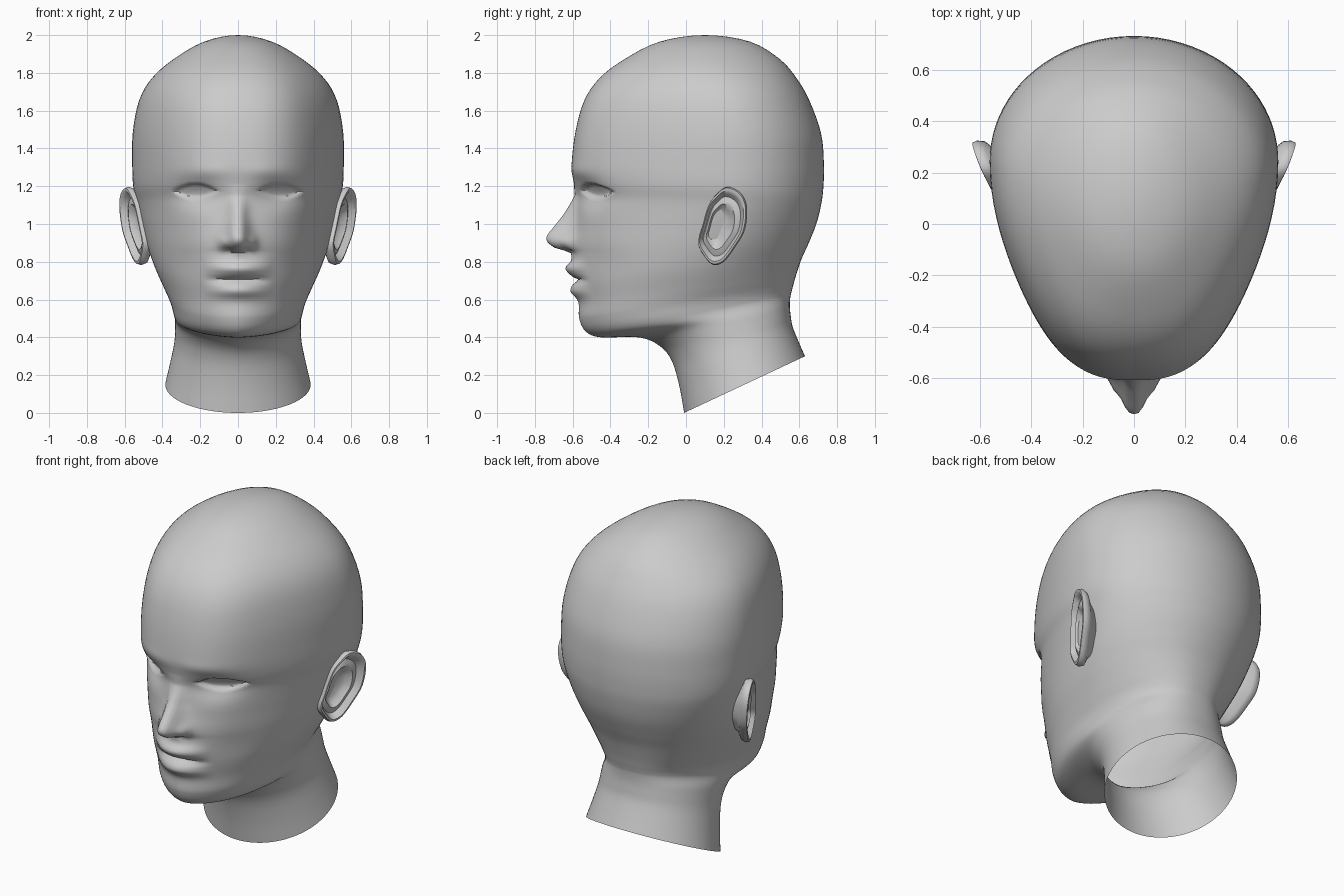
import bpy, bmesh, math
from math import sin, cos, pi, exp

if "Cube" in bpy.data.objects:
    bpy.data.objects.remove(bpy.data.objects["Cube"])


def spline(p0, p1, p2, p3, t):
    return [b + 0.5 * t * (c - a + t * (2*a - 5*b + 4*c - d + t * (3*(b - c) + d - a)))
            for a, b, c, d in zip(p0, p1, p2, p3)]


def loft(name, rows):
    bm = bmesh.new()
    vs = [[bm.verts.new(p) for p in row] for row in rows]
    n = len(rows[0])
    for a, b in zip(vs, vs[1:]):
        for i in range(n):
            j = (i + 1) % n
            bm.faces.new((a[i], b[i], b[j], a[j]))
    bmesh.ops.remove_doubles(bm, verts=bm.verts, dist=1e-5)
    bmesh.ops.recalc_face_normals(bm, faces=bm.faces)
    me = bpy.data.meshes.new(name)
    bm.to_mesh(me)
    bm.free()
    ob = bpy.data.objects.new(name, me)
    bpy.context.collection.objects.link(ob)
    bpy.ops.object.select_all(action='DESELECT')
    ob.select_set(True)
    bpy.context.view_layer.objects.active = ob
    bpy.ops.object.shade_smooth_by_angle(angle=math.radians(50))
    return ob


def table(rows, z):
    # linear lookup, z falling
    if z >= rows[0][0]:
        return rows[0][1:]
    for a, b in zip(rows, rows[1:]):
        if z >= b[0]:
            t = (a[0] - z) / (a[0] - b[0])
            return [p + (q - p) * t for p, q in zip(a[1:], b[1:])]
    return rows[-1][1:]


def bump(x, z, cx, cz, sx, sz, amp):
    return amp * exp(-((x - cx) / sx) ** 2 - ((z - cz) / sz) ** 2)


# nose: height, projection, half width
NOSE = [(1.21, 0, .045), (1.15, .015, .042), (1.05, .075, .043), (.95, .15, .055),
        (.925, .16, .058), (.90, .147, .06), (.875, .11, .06), (.85, .02, .055), (.80, 0, .05)]


def face_relief(x, z):
    x = abs(x)
    depth, hw = table(NOSE, z)
    d = depth / (1 + (x / hw) ** 3)
    d += bump(x, z, .078, .905, .022, .03, .025)       # nostril wings
    d -= bump(x, z, .045, .862, .018, .014, .02)       # nostrils
    d += bump(x, z, .15, 1.28, .12, .04, .006)         # brow
    d -= bump(x, z, .22, 1.16, .12, .075, .045)        # eye socket
    d -= bump(x, z, .28, .80, .09, .09, .01)           # cheek hollow
    # almond eye opening
    h = .043 * (1 - ((x - .225) / .12) ** 2)
    k = (h - abs(z - 1.175)) / .01
    d -= .022 * min(max(k, 0), 1)
    # lips
    lw = max(0, 1 - (x / .19) ** 2) ** 1.4
    d += bump(x, z, 0, .73, .15, .12, .015)
    d += lw * (bump(0, z, 0, .765, 1, .036, .042) + bump(0, z, 0, .645, 1, .035, .032))
    d -= lw * bump(0, z, 0, .703, 1, .012, .03)
    return d


# head and neck: front y, front z, back y, back z, half width, widest fraction
RINGS = [
    (.10, 2.0, .10, 2.0, 0, .5),
    (-.14, 1.965, .34, 1.965, .18, .5),
    (-.33, 1.87, .50, 1.87, .345, .55),
    (-.46, 1.77, .59, 1.765, .46, .6),
    (-.54, 1.65, .655, 1.65, .525, .62),
    (-.585, 1.49, .715, 1.48, .557, .63),
    (-.605, 1.32, .73, 1.32, .56, .64),
    (-.595, 1.22, .727, 1.19, .555, .64),
    (-.575, 1.13, .715, 1.10, .535, .64),
    (-.575, 1.0, .69, 1.0, .51, .62),
    (-.585, .86, .65, .90, .48, .6),
    (-.58, .72, .61, .81, .44, .57),
    (-.565, .59, .58, .72, .39, .54),
    (-.565, .50, .565, .665, .357, .52),
    (-.53, .43, .557, .635, .343, .51),
    (-.45, .40, .552, .61, .336, .51),
    (-.25, .40, .55, .56, .333, .51),
    (-.14, .355, .555, .51, .333, .5),
    (-.075, .275, .565, .455, .338, .5),
    (-.035, .14, .597, .375, .36, .5),
    (-.01, 0, .63, .30, .385, .5)]

# section fullness by front height: front exponent, temple flattening, back exponent
SHAPE = [(2.0, 1, 0, 1), (1.8, .9, .05, 1), (1.6, .85, .07, 1), (1.1, .86, .06, 1),
         (.86, .95, .04, .97), (.72, 1.03, .02, .92), (.5, 1.1, 0, .85), (.4, 1.18, 0, .85),
         (.3, 1.05, 0, .88), (0, 1, 0, 1)]
COLS = 112


def head_row(r):
    fy, fz, by, bz, w, c = r
    ef, flat, eb = table(SHAPE, fz)
    row = []
    for i in range(COLS):
        tau = 2 * pi * i / COLS
        t = tau - .5 * sin(tau)                       # denser on the face
        front = cos(t) > 0
        s = c - (c if front else 1 - c) * cos(t)
        x = w * math.copysign(abs(sin(t)) ** (ef if front else eb), sin(t))
        if front:
            x *= 1 - flat * sin(2 * t) ** 2
        y, z = fy + (by - fy) * s, fz + (bz - fz) * s
        if cos(t) > .3:
            y -= face_relief(x, z) * min(1, (cos(t) - .3) / .2)
        row.append((x, y, z))
    return row


r1 = RINGS[1]
ext = [(r1[2], r1[3], r1[0], r1[1], -r1[4], .5)] + RINGS + [RINGS[-1]]
rows = []
for i in range(len(RINGS) - 1):
    steps = 10 if 6 <= i <= 12 else 4
    for k in range(steps):
        rows.append(head_row(spline(*ext[i:i + 4], k / steps)))
rows.append(head_row(RINGS[-1]))
loft("head_and_neck", rows)

# ear: outline in y, z, lofted through scaled rings from root to rim to bowl
EAR = [(.085, .98), (.12, 1.10), (.165, 1.16), (.22, 1.197), (.29, 1.165), (.323, 1.09),
       (.312, .97), (.262, .88), (.20, .80), (.14, .785), (.09, .84), (.065, .90)]
n = len(EAR)
outline = [spline(*[EAR[(i + j) % n] for j in (-1, 0, 1, 2)], k / 4)
           for i in range(n) for k in range(4)]
STEPS = [(.48, -.12), (.72, -.05), (.95, -.026), (1.0, 0), (.97, .018), (.90, .02),
         (.83, .004), (.76, -.012), (.66, -.004), (.58, 0), (.46, -.025), (.3, -.035), (0, -.038)]
cy, cz = .165, .98
ear_rows = []
for sc, off in STEPS:
    row = []
    for y, z in outline:
        y, z = cy + (y - cy) * sc, cz + (z - cz) * sc
        row.append((.50 + .43 * (y - .08) + .09 * (z - 1) + off, y - .2 * off, z))
    ear_rows.append(row)
ear = loft("ears", ear_rows)
ear.modifiers.new("mirror", 'MIRROR').use_axis[0] = True
